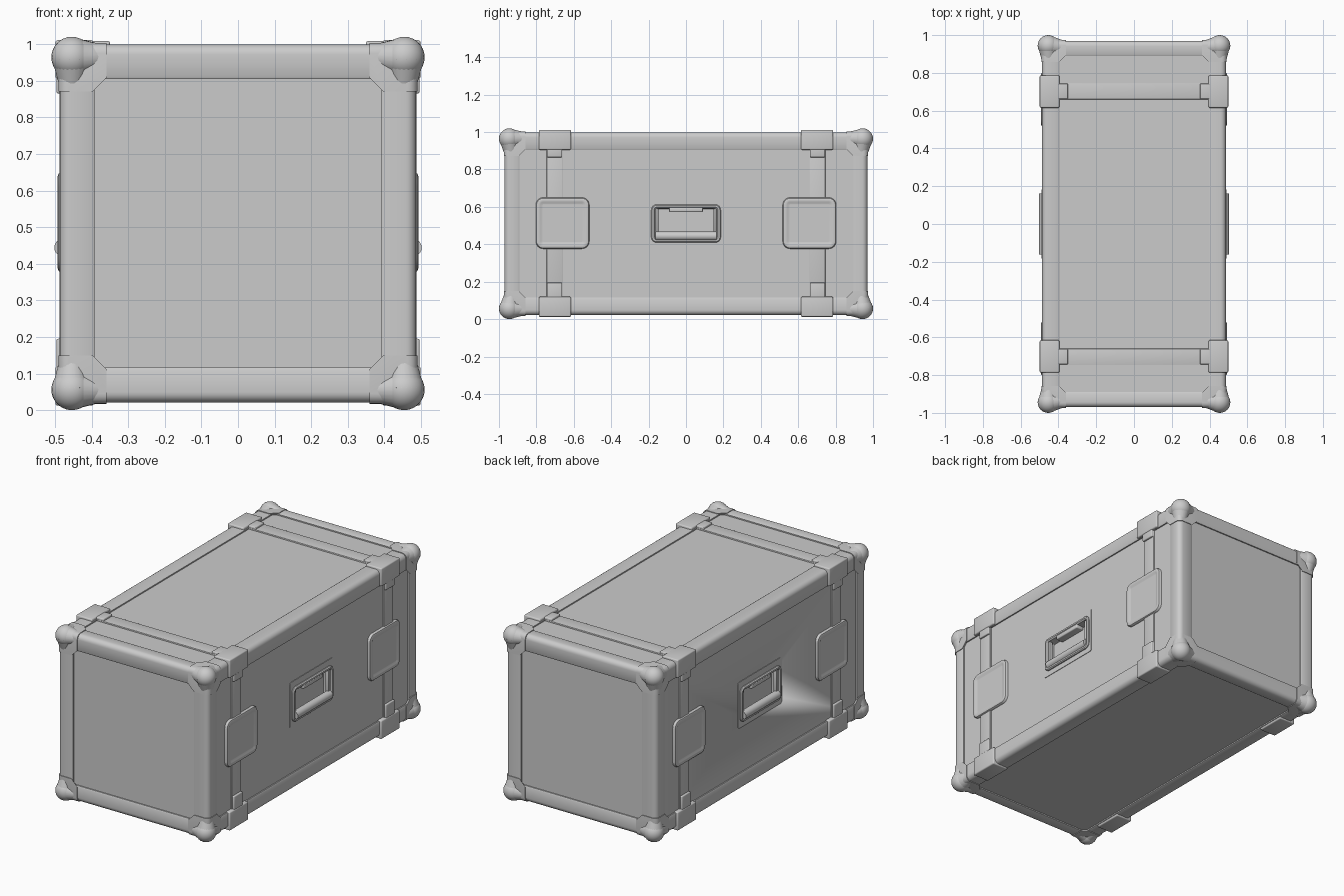
import bpy, bmesh, math
from mathutils import Vector, Matrix

if "Cube" in bpy.data.objects:
    bpy.data.objects.remove(bpy.data.objects["Cube"])

ZC = 0.51                          # centre height; parts are built around it
H = Vector((0.487, 0.97, 0.489))   # half size over the edge trims
W = Vector((0.095, 0.08, 0.095))   # trim width on each axis


def finish(name, bm, mirror=""):
    bmesh.ops.recalc_face_normals(bm, faces=bm.faces)
    me = bpy.data.meshes.new(name)
    bm.to_mesh(me)
    bm.free()
    ob = bpy.data.objects.new(name, me)
    bpy.context.collection.objects.link(ob)
    ob.location.z = ZC
    bpy.ops.object.select_all(action='DESELECT')
    bpy.context.view_layer.objects.active = ob
    ob.select_set(True)
    bpy.ops.object.shade_smooth_by_angle(angle=math.radians(35))
    if mirror:
        m = ob.modifiers.new("Mirror", 'MIRROR')
        m.use_axis = [a in mirror for a in "xyz"]
        m.use_mirror_merge = False
    return ob


def box(name, lo, hi, mirror="", bevel=0.0):
    lo, hi = Vector(lo), Vector(hi)
    bm = bmesh.new()
    bmesh.ops.create_cube(bm, size=1)
    bmesh.ops.scale(bm, vec=hi - lo, verts=bm.verts)
    bmesh.ops.translate(bm, vec=(lo + hi) / 2, verts=bm.verts)
    if bevel:
        bmesh.ops.bevel(bm, geom=bm.edges[:], offset=bevel, segments=3,
                        profile=0.5, affect='EDGES')
    return finish(name, bm, mirror)


def rounded_rect(hy, hz, r, n=6):
    pts = []
    for k, (sy, sz) in enumerate(((1, 1), (-1, 1), (-1, -1), (1, -1))):
        for i in range(n + 1):
            a = math.pi / 2 * (k + i / n)
            pts.append((sy * (hy - r) + r * math.cos(a), sz * (hz - r) + r * math.sin(a)))
    return pts


def dish(name, y, z, hy, hz, r, steps, mirror):
    """Rounded plate on the side wall, lofted through (inset, x) steps."""
    bm = bmesh.new()
    prev = None
    for inset, x in steps:
        loop = [bm.verts.new((x, y + a, z + b)) for a, b in
                rounded_rect(hy - inset, hz - inset, max(r - inset, 0.006))]
        if prev:
            for i in range(len(loop)):
                j = (i + 1) % len(loop)
                bm.faces.new((prev[i], prev[j], loop[j], loop[i]))
        prev = loop
    bm.faces.new(prev)
    return finish(name, bm, mirror)


def edge_trim(name, axis):
    """Rounded angle profile running along one axis, mirrored to four edges."""
    b, c = (axis + 1) % 3, (axis + 2) % 3
    r, t = 0.028, 0.02
    prof = [(H[b] - W[b], H[c] - t), (H[b] - W[b], H[c] - 0.004), (H[b] - W[b] + 0.008, H[c])]
    for i in range(7):
        a = math.pi / 2 * (1 - i / 6)
        prof.append((H[b] - r + r * math.cos(a), H[c] - r + r * math.sin(a)))
    prof += [(H[b], H[c] - W[c] + 0.008), (H[b] - 0.004, H[c] - W[c]),
             (H[b] - t, H[c] - W[c]), (H[b] - t, H[c] - t)]
    bm = bmesh.new()
    loops = []
    for end in (-1, 1):
        loop = []
        for u, v in prof:
            p = Vector((0, 0, 0))
            p[axis], p[b], p[c] = end * (H[axis] - 0.03), u, v
            loop.append(bm.verts.new(p))
        loops.append(loop)
        bm.faces.new(loop)
    for i in range(len(prof)):
        j = (i + 1) % len(prof)
        bm.faces.new((loops[0][i], loops[0][j], loops[1][j], loops[1][i]))
    finish(name, bm, "xyz"[b] + "xyz"[c])


# Case body with recesses for the handles
inner = H - Vector((0.011, 0.011, 0.011))
body = box("case_body", -inner, inner)
for s in (-1, 1):
    cut = box("handle_recess_cutter", (s * 0.49 - 0.05, -0.165, -0.08),
              (s * 0.49 + 0.05, 0.165, 0.085))
    cut.hide_render = True
    cut.hide_viewport = True
    m = body.modifiers.new("Recess", 'BOOLEAN')
    m.operation, m.object, m.solver = 'DIFFERENCE', cut, 'EXACT'

# Edge trims
for axis, name in enumerate(("cross_edge_trim", "long_edge_trim", "upright_edge_trim")):
    edge_trim(name, axis)

# Corner plates with chamfered inner corners
C = H + Vector((0.004, 0.004, 0.004))
E = [Vector((1, 0, 0)), Vector((0, 1, 0)), Vector((0, 0, 1))]
bm = bmesh.new()
bm.verts.new(C)
for i in range(3):
    bm.verts.new(C - E[i] * (W[i] + 0.037))
    for j in range(3):
        if j != i:
            bm.verts.new(C - E[i] * (W[i] + 0.037) - E[j] * W[j])
bmesh.ops.convex_hull(bm, input=bm.verts)
bmesh.ops.dissolve_limit(bm, angle_limit=0.01, verts=bm.verts, edges=bm.edges)
tip = [e for e in bm.edges if any((v.co - C).length < 1e-5 for v in e.verts)]
bmesh.ops.bevel(bm, geom=tip, offset=0.028, segments=5, profile=0.5, affect='EDGES')
finish("corner_plate", bm, "xyz")

# Corner balls with legs tapering into the edges
R = 0.056
centre = Vector((0.51 - R, 1.0 - R, 0.51 - R))
bm = bmesh.new()
bmesh.ops.create_uvsphere(bm, u_segments=24, v_segments=14, radius=R,
                          matrix=Matrix.Translation(centre))
finish("corner_ball", bm, "xyz")
for i, name in enumerate(("cross", "long", "upright")):
    L = 0.075
    axis_end = H - Vector((0.034, 0.034, 0.034))
    axis_end[i] = centre[i] - L
    d = axis_end - centre
    rot = d.to_track_quat('Z', 'Y').to_matrix().to_4x4()
    bm = bmesh.new()
    bmesh.ops.create_cone(bm, cap_ends=True, segments=24, radius1=R * 0.99, radius2=0.036,
                          depth=d.length, matrix=Matrix.Translation(centre + d / 2) @ rot)
    finish("corner_leg_" + name, bm, "xyz")

# Lid joint bands on the sides and top
box("side_joint_band", (0.46, 0.66, -0.40), (0.484, 0.745, 0.40), "xy", 0.003)
box("top_joint_band", (-0.40, 0.66, 0.46), (0.40, 0.745, 0.486), "y", 0.003)

# Joint brackets wrapping the long edges, with tongues onto the bands
box("upper_bracket", (0.395, 0.615, 0.395), (0.499, 0.787, 0.501), "xy", 0.007)
box("upper_bracket_side_tongue", (0.45, 0.662, 0.355), (0.496, 0.743, 0.42), "xy", 0.005)
box("upper_bracket_top_tongue", (0.35, 0.662, 0.45), (0.42, 0.743, 0.498), "xy", 0.005)
box("lower_bracket", (0.395, 0.615, -0.498), (0.499, 0.787, -0.39), "xy", 0.007)
box("lower_bracket_tongue", (0.45, 0.662, -0.42), (0.496, 0.743, -0.315), "xy", 0.005)

# Recessed latch plates
dish("latch_plate", 0.66, 0.003, 0.143, 0.137, 0.04,
     [(0, 0.46), (0, 0.484), (0.004, 0.490), (0.012, 0.493), (0.024, 0.491),
      (0.034, 0.486), (0.037, 0.486)], "xy")

# Handle backing plate and raised rim, open to the recess
def open_ring(name, hy, hz, z, r, steps):
    ob = dish(name, 0, z, hy, hz, r, steps, "x")
    bm = bmesh.new()
    bm.from_mesh(ob.data)
    big = max(bm.faces, key=lambda f: len(f.verts))
    bmesh.ops.delete(bm, geom=[big], context='FACES_ONLY')
    bm.to_mesh(ob.data)
    bm.free()

open_ring("handle_backing", 0.203, 0.135, 0.004, 0.015,
          [(0, 0.47), (0, 0.479), (0.05, 0.479)])
open_ring("handle_rim", 0.186, 0.102, 0.001, 0.03,
          [(0, 0.47), (0, 0.485), (0.005, 0.491), (0.014, 0.491), (0.021, 0.484), (0.023, 0.44)])

# Handle grip, arms and hinge
bm = bmesh.new()
bmesh.ops.create_cone(bm, cap_ends=True, segments=20, radius1=0.024, radius2=0.024, depth=0.325,
                      matrix=Matrix.Translation((0.478, 0, -0.066)) @ Matrix.Rotation(math.pi / 2, 4, 'X'))
finish("handle_grip", bm, "x")
box("handle_arm", (0.462, 0.148, -0.07), (0.482, 0.162, 0.08), "xy", 0.003)
box("handle_hinge", (0.44, -0.09, 0.062), (0.489, 0.09, 0.088), "x", 0.006)
